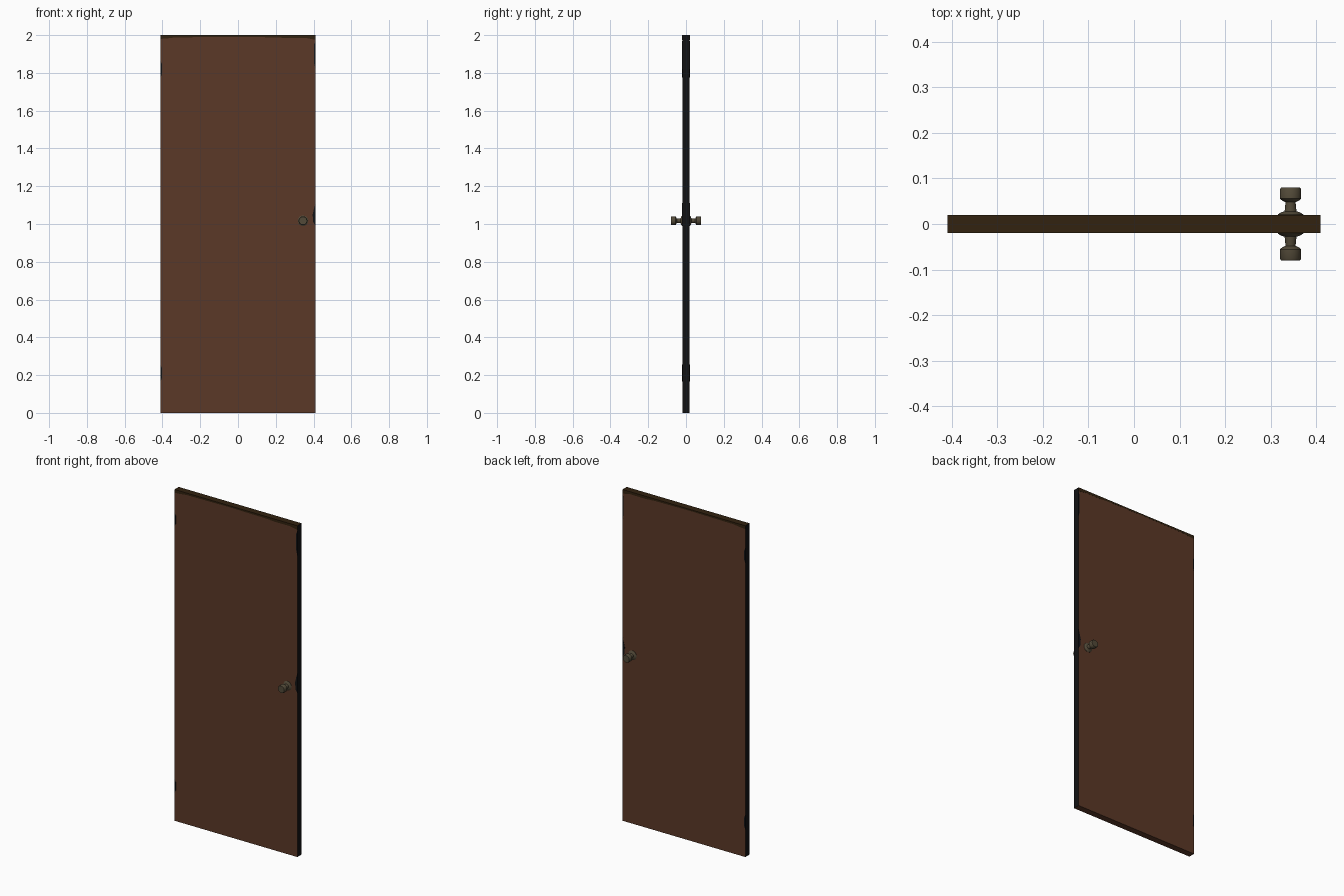
import bpy, bmesh, math

if "Cube" in bpy.data.objects:
    bpy.data.objects.remove(bpy.data.objects["Cube"])

def mat(name, c):
    m = bpy.data.materials.new(name)
    m.diffuse_color = (*c, 1)
    m.use_nodes = True
    m.node_tree.nodes["Principled BSDF"].inputs["Base Color"].default_value = m.diffuse_color
    return m

brown = mat("door brown", (0.105, 0.040, 0.020))
dark = mat("dark top brown", (0.032, 0.016, 0.005))
black = mat("edge black", (0.006, 0.006, 0.007))
brass = mat("aged brass", (0.085, 0.068, 0.040))

def make(name, bm, mats):
    bmesh.ops.recalc_face_normals(bm, faces=bm.faces)
    me = bpy.data.meshes.new(name)
    bm.to_mesh(me)
    bm.free()
    for m in mats:
        me.materials.append(m)
    ob = bpy.data.objects.new(name, me)
    bpy.context.collection.objects.link(ob)
    return ob

HX, HY = 0.41, 0.0195

# door slab: brown faces, dark top, black side edges
bm = bmesh.new()
bmesh.ops.create_cube(bm, size=1)
for v in bm.verts:
    v.co = (v.co.x * 2 * HX, v.co.y * 2 * HY, (v.co.z + 0.5) * 2)
bm.normal_update()
for f in bm.faces:
    f.material_index = 1 if f.normal.z > 0.5 else 2 if abs(f.normal.x) > 0.5 else 0
make("door_slab", bm, [brown, dark, black])

# thin stained patches on both faces
def patch(name, pts, m):
    for side, s in (("front", -1), ("back", 1)):
        bm = bmesh.new()
        f = bm.faces.new([bm.verts.new((x, s * HY, z)) for x, z in pts])
        r = bmesh.ops.extrude_face_region(bm, geom=[f])
        for v in r["geom"]:
            if isinstance(v, bmesh.types.BMVert):
                v.co.y += s * 0.0005
        make(name + "_" + side, bm, [m])

patch("top_stain", [(-HX, 2), (-HX, 1.98), (-0.37, 1.983), (-0.33, 1.988), (-0.2, 1.989),
      (-0.05, 1.991), (0.2, 1.988), (0.26, 1.984), (0.36, 1.985), (HX, 1.975), (HX, 2)], dark)
patch("latch_stain", [(HX, 1.11), (0.402, 1.08), (0.395, 1.05), (0.398, 1.01), (HX, 0.99)], black)
patch("corner_stain", [(HX, 1.97), (0.403, 1.95), (0.403, 1.85), (HX, 1.82)], black)
for n, z in (("upper", 1.82), ("lower", 0.21)):
    patch(n + "_hinge_stain", [(-HX, z + .045), (-0.402, z + .025), (-0.402, z - .025), (-HX, z - .045)], black)

# door knobs, turned profile (radius, distance from centre)
PROFILE = [(0, .015), (.028, .015), (.028, .021), (.022, .025), (.013, .028), (.011, .048),
           (.019, .052), (.0235, .056), (.0235, .076), (.021, .08), (0, .08)]
N = 16
for side, s in (("front", -1), ("back", 1)):
    bm = bmesh.new()
    rings = [[bm.verts.new((0.344 + r * math.cos(2 * math.pi * i / N), s * d,
              1.017 + r * math.sin(2 * math.pi * i / N))) for i in range(N)] for r, d in PROFILE]
    for a, b in zip(rings, rings[1:]):
        for i in range(N):
            j = (i + 1) % N
            bm.faces.new((a[i], a[j], b[j], b[i]))
    bmesh.ops.remove_doubles(bm, verts=bm.verts, dist=1e-5)
    ob = make("door_knob_" + side, bm, [brass])
    bpy.context.view_layer.objects.active = ob
    ob.select_set(True)
    bpy.ops.object.shade_smooth_by_angle(angle=math.radians(35))
    ob.select_set(False)
